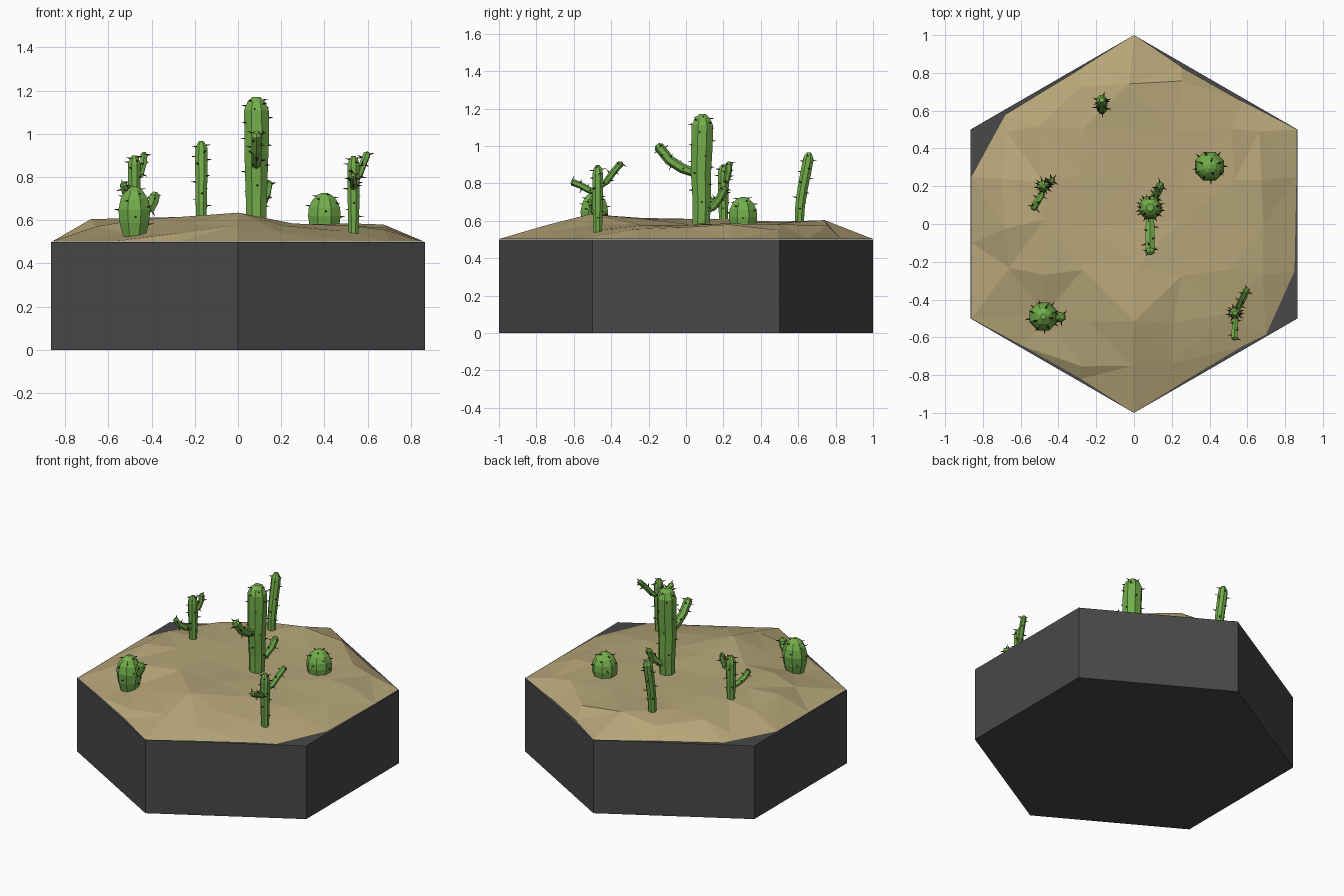
import bpy, bmesh, math, random
from mathutils import Vector
from mathutils.geometry import delaunay_2d_cdt

if "Cube" in bpy.data.objects:
    bpy.data.objects.remove(bpy.data.objects["Cube"])

random.seed(4)


def material(name, rgb):
    m = bpy.data.materials.new(name)
    m.diffuse_color = (*rgb, 1)
    m.use_nodes = True
    m.node_tree.nodes["Principled BSDF"].inputs["Base Color"].default_value = m.diffuse_color
    return m


STONE = material("dark_stone", (0.065, 0.065, 0.065))
SAND = material("sand", (0.47, 0.38, 0.19))
GREEN = material("cactus_green", (0.17, 0.42, 0.07))
SPINE = material("spine_red", (0.09, 0.02, 0.015))


def make(name, verts, faces, mat):
    me = bpy.data.meshes.new(name)
    me.from_pydata(verts, [], faces)
    me.materials.append(mat)
    ob = bpy.data.objects.new(name, me)
    bpy.context.collection.objects.link(ob)
    bm = bmesh.new()
    bm.from_mesh(me)
    bmesh.ops.recalc_face_normals(bm, faces=bm.faces)
    bm.to_mesh(me)
    bm.free()
    return ob


# Hexagonal base block
hexa = [(math.sin(i * math.pi / 3), math.cos(i * math.pi / 3)) for i in range(6)]
make("base_block", [(x, y, z) for z in (0, 0.5) for x, y in hexa],
     [tuple(range(6)), tuple(range(6, 12))] +
     [(i, (i + 1) % 6, 6 + (i + 1) % 6, 6 + i) for i in range(6)], STONE)

# Sand: uneven low-poly mound, outline clockwise from the back corner
outline = [(0, 1), (.25, .83), (.57, .65), (.86, .5), (.86, .25), (.85, -.25),
           (.7, -.585), (.57, -.65), (.27, -.83), (0, -1), (-.28, -.82), (-.58, -.65),
           (-.86, -.5), (-.86, -.1), (-.86, .25), (-.68, .58), (-.27, .83)]
cols = (-.68, -.5, -.26, 0, .23, .5, .68)
rows = {-.73: (0, 0, .54, .575, .54, 0, 0),
        -.5: (0, .535, .585, .635, .575, .55, 0),
        -.25: (.57, .60, .615, .61, .585, .575, .555),
        0: (.605, .61, .605, .59, .58, .575, .565),
        .25: (.585, .61, .605, .59, .58, .585, .58),
        .5: (.53, .59, .595, .59, .585, .58, .55),
        .73: (0, 0, .57, .603, .575, 0, 0)}
pts = [(x, y, 0.502) for x, y in outline]
for y, hs in rows.items():
    for x, h in zip(cols, hs):
        if h:
            pts.append((x + random.uniform(-.03, .03), y + random.uniform(-.03, .03), h))
n = len(outline)
_, _, tris, orig, _, _ = delaunay_2d_cdt([Vector(p[:2]) for p in pts],
                                         [(i, (i + 1) % n) for i in range(n)], [], 1, 1e-5)
make("sand_mound", [pts[o[0]] for o in orig], [tuple(t) for t in tris], SAND)


def tube(name, path, radii, sides=8, spines=0):
    """Faceted stem along a path, with short thorns on its surface."""
    path = [Vector(p) for p in path]
    verts, faces, frames = [], [], []
    last = len(path) - 1
    for k, (p, r) in enumerate(zip(path, radii)):
        t = (path[min(k + 1, last)] - path[max(k - 1, 0)]).normalized()
        u = (Vector((1, 0, 0)) - t * t.x).normalized()
        v = t.cross(u)
        frames.append((p, u, v, r))
        for i in range(sides):
            a = 2 * math.pi * (i + .5) / sides
            verts.append(p + (u * math.cos(a) + v * math.sin(a)) * r)
    for k in range(last):
        for i in range(sides):
            j = (i + 1) % sides
            faces.append((k * sides + i, k * sides + j, (k + 1) * sides + j, (k + 1) * sides + i))
    faces += [tuple(range(sides)), tuple(last * sides + i for i in range(sides))]
    make(name, verts, faces, GREEN)

    # Thorns: thin three-sided cones
    sv, sf = [], []
    for s in range(spines):
        f = (.15 + .75 * (s + .5) / spines) * last
        k = min(int(f), last - 1)
        a, b = frames[k], frames[k + 1]
        w = f - k
        ang = s * 2.4
        out = a[1] * math.cos(ang) + a[2] * math.sin(ang)
        up = a[1].cross(a[2])
        side = up.cross(out)
        foot = a[0].lerp(b[0], w) + out * (a[3] * (1 - w) + b[3] * w) * .92
        c, m = .005, len(sv)
        sv += [foot + up * c, foot + side * c - up * c * .5, foot - side * c - up * c * .5,
               foot + out * .026 + up * .003]
        sf += [(m, m + 1, m + 3), (m + 1, m + 2, m + 3), (m + 2, m, m + 3), (m, m + 2, m + 1)]
    if spines:
        make(name + "_thorns", sv, sf, SPINE)


def arm(name, path, r, spines=7):
    path = [Vector(p) for p in path]
    tip = path[-1] + (path[-1] - path[-2]).normalized() * r * .6
    tube(name, path + [tip], [r * .8] + [r] * (len(path) - 1) + [r * .45], 6, spines)


# Tall central cactus with two arms
tube("tall_stem", [(.085, .08, .55), (.085, .085, .7), (.085, .08, .85), (.087, .085, 1.0),
                   (.085, .088, 1.11), (.085, .088, 1.15), (.085, .088, 1.17)],
     [.048, .053, .058, .062, .062, .043, .02], 8, 22)
arm("tall_front_arm", [(.085, .06, .85), (.085, -.02, .88), (.085, -.09, .925),
                       (.085, -.125, .97), (.085, -.145, .995)], .027, 10)
arm("tall_back_arm", [(.09, .1, .65), (.11, .145, .675), (.13, .18, .72), (.14, .205, .77)], .022)

# Slim leaning cactus at the back
tube("back_stem", [(-.17, .605, .56), (-.17, .61, .68), (-.17, .625, .78), (-.17, .645, .88),
                   (-.17, .655, .935), (-.17, .657, .965)],
     [.025, .028, .03, .031, .03, .013], 8, 14)

# Round barrel cactus
tube("round_barrel", [(.4, .305, z) for z in (.56, .62, .66, .695, .717, .727)],
     [.072, .082, .078, .06, .036, .012], 8, 12)

# Egg-shaped barrel cactus with a bud
tube("egg_barrel", [(-.48, -.49, z) for z in (.51, .59, .65, .70, .735, .757)],
     [.052, .074, .08, .068, .044, .014], 8, 14)
arm("egg_bud", [(-.44, -.49, .645), (-.405, -.492, .66), (-.39, -.493, .69), (-.385, -.493, .715)], .027, 4)

# Left cactus with two arms
tube("left_stem", [(-.48, .2, z) for z in (.57, .68, .78, .86, .885, .9)],
     [.025, .028, .031, .032, .022, .01], 8, 14)
arm("left_low_arm", [(-.48, .19, .68), (-.5, .14, .70), (-.52, .105, .73), (-.53, .085, .765)], .019)
arm("left_high_arm", [(-.475, .2, .79), (-.45, .22, .825), (-.437, .228, .87), (-.435, .23, .905)], .018)

# Right cactus with two arms
tube("right_stem", [(.535, -.472, z) for z in (.51, .63, .75, .85, .88, .897)],
     [.024, .028, .031, .031, .023, .011], 8, 14)
arm("right_front_arm", [(.535, -.47, .745), (.535, -.52, .765), (.533, -.565, .79), (.533, -.605, .805)], .018)
arm("right_back_arm", [(.54, -.46, .785), (.56, -.425, .81), (.58, -.385, .865), (.597, -.35, .905)], .018)
